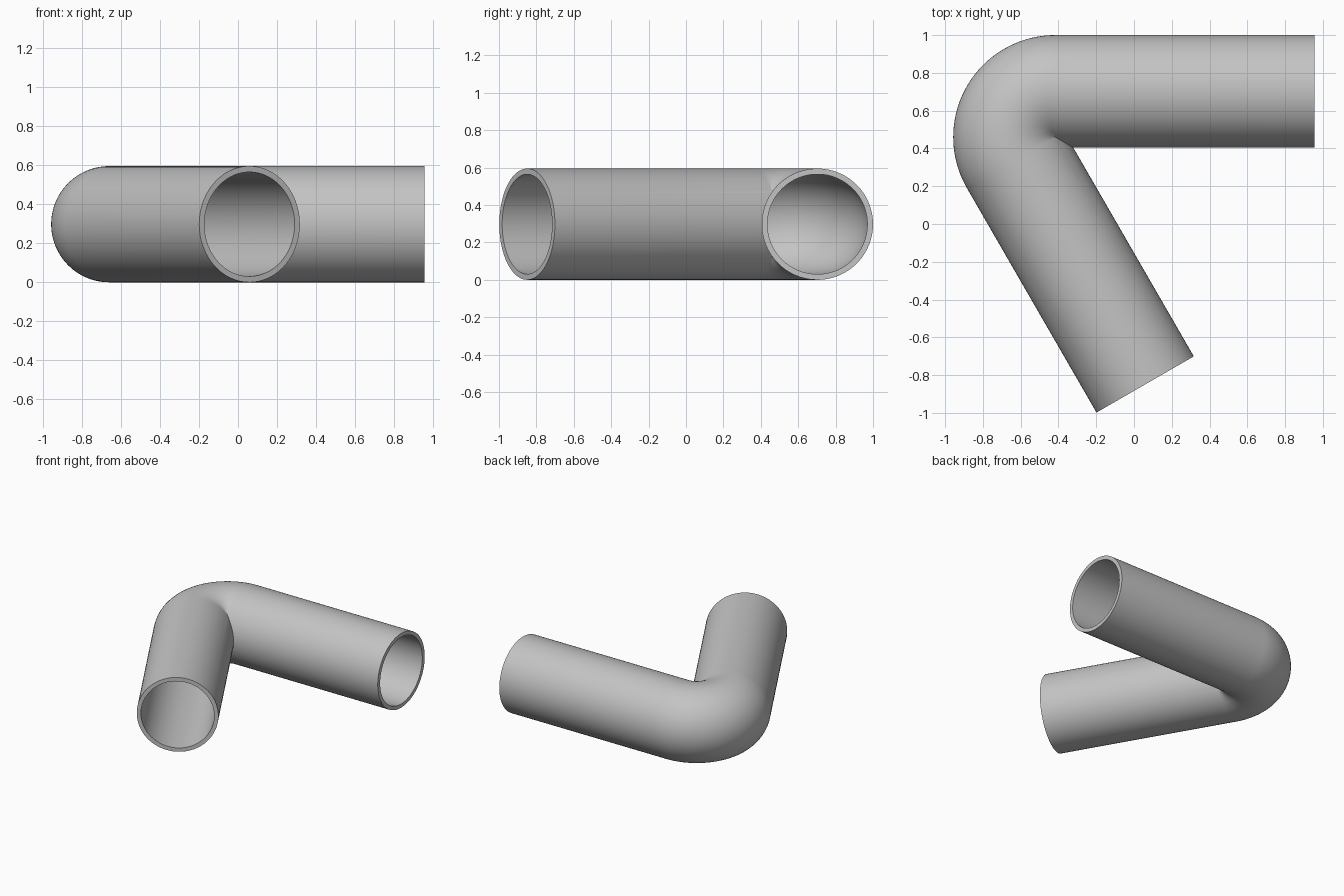
import bpy
import bmesh
from math import sin, cos, pi, radians
from mathutils import Vector

OUTER, INNER = 0.2975, 0.267    # tube radii
BEND = 0.2425                   # bend radius of the centre line
ARM = 1.372                     # straight length of each arm
SIDES, STEPS = 96, 32

cube = bpy.data.objects.get("Cube")
if cube:
    bpy.data.objects.remove(cube, do_unlink=True)

grey = bpy.data.materials.new("pipe grey")
grey.use_nodes = True
colour = (0.55, 0.55, 0.55, 1)
grey.diffuse_color = colour
grey.node_tree.nodes["Principled BSDF"].inputs["Base Color"].default_value = colour


def ring(bm, radius, angle, shift):
    """Circle around the centre line at a bend angle, moved along the arm."""
    out = Vector((cos(angle), sin(angle), 0))
    along = Vector((sin(angle), -cos(angle), 0)) * shift
    turns = [2 * pi * i / SIDES for i in range(SIDES)]
    return [bm.verts.new(out * (BEND + radius * cos(t)) + along
                         + Vector((0, 0, radius * sin(t)))) for t in turns]


def bridge(bm, a, b):
    for i in range(SIDES):
        j = (i + 1) % SIDES
        bm.faces.new((a[i], a[j], b[j], b[i]))


# Half of the elbow pipe: outer wall, bore and end rim, with the bend pivot at the origin
bm = bmesh.new()
ends = []
for radius in (OUTER, INNER):
    rings = [ring(bm, radius, radians(30), ARM)]
    rings += [ring(bm, radius, radians(30 + 60 * s / STEPS), 0) for s in range(STEPS + 1)]
    for a, b in zip(rings, rings[1:]):
        bridge(bm, a, b)
    ends.append(rings[0])
bridge(bm, *ends)

# Mitre the inside of the bend on the symmetry plane, then mirror the other arm
bmesh.ops.bisect_plane(bm, geom=bm.verts[:] + bm.edges[:] + bm.faces[:], dist=1e-5,
                       plane_co=(0, 0, 0), plane_no=(1, 0, 0), clear_inner=True)
half = bm.verts[:] + bm.edges[:] + bm.faces[:]
copy = bmesh.ops.duplicate(bm, geom=half)["geom"]
for v in copy:
    if isinstance(v, bmesh.types.BMVert):
        v.co.x = -v.co.x
bmesh.ops.remove_doubles(bm, verts=bm.verts[:], dist=1e-4)
bmesh.ops.recalc_face_normals(bm, faces=bm.faces[:])

mesh = bpy.data.meshes.new("elbow_pipe")
bm.to_mesh(mesh)
bm.free()
mesh.materials.append(grey)
pipe = bpy.data.objects.new("elbow_pipe", mesh)
pipe.location = (OUTER + BEND - 0.957, 1 - OUTER - BEND, OUTER)
pipe.rotation_euler.z = radians(60)
bpy.context.collection.objects.link(pipe)
bpy.context.view_layer.objects.active = pipe
pipe.select_set(True)
bpy.ops.object.shade_smooth_by_angle(angle=radians(30))
